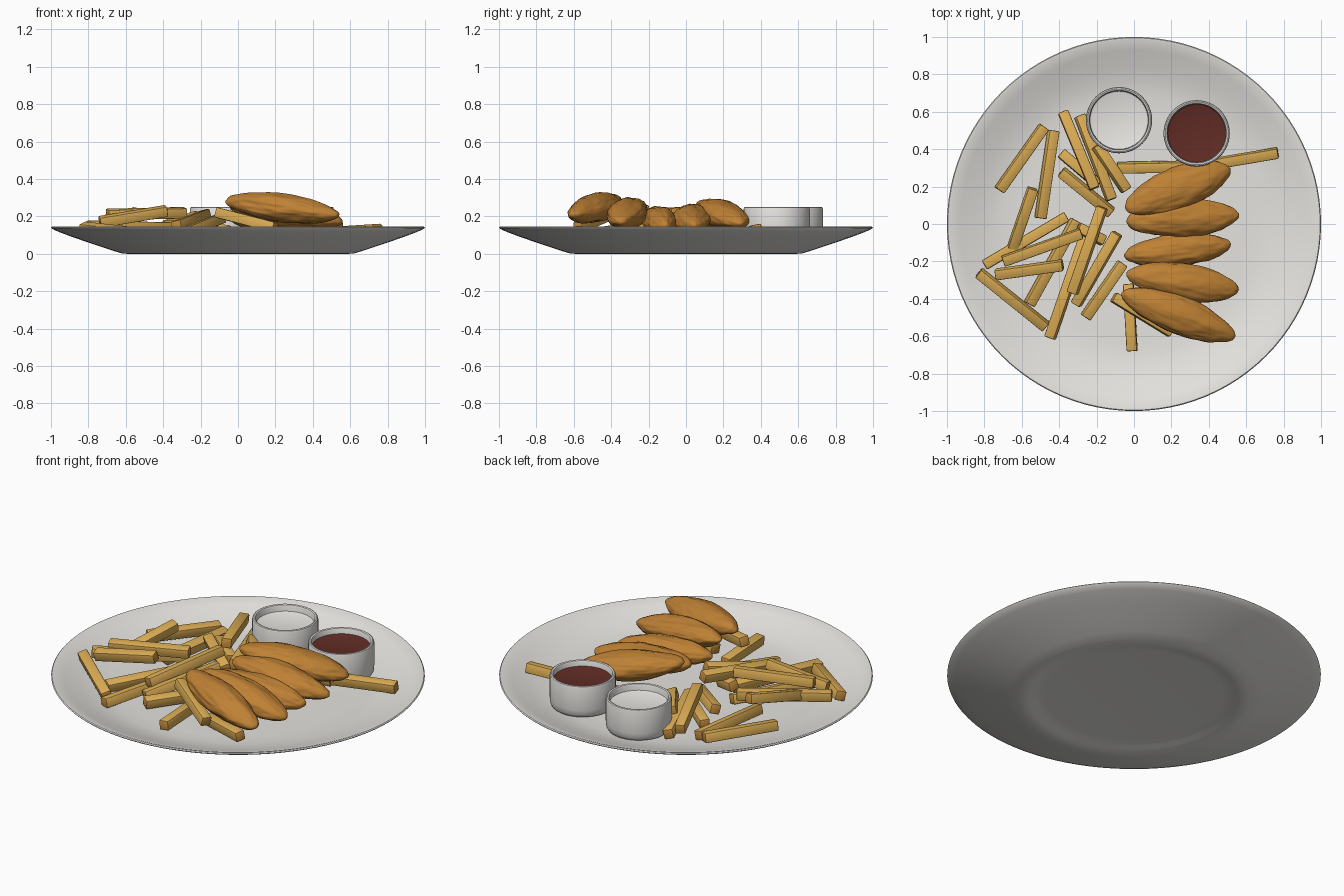
import bpy, bmesh, math, random
from mathutils import Vector, Matrix, noise

random.seed(4)
default = bpy.data.objects.get("Cube")
if default:
    bpy.data.objects.remove(default, do_unlink=True)


def material(name, rgb, roughness=0.6):
    mat = bpy.data.materials.new(name)
    mat.use_nodes = True
    mat.diffuse_color = (*rgb, 1)
    shader = mat.node_tree.nodes["Principled BSDF"]
    shader.inputs["Base Color"].default_value = (*rgb, 1)
    shader.inputs["Roughness"].default_value = roughness
    return mat


ceramic = material("white ceramic", (0.78, 0.77, 0.74), 0.4)
potato = material("golden potato", (0.72, 0.42, 0.09))
toasted = material("toasted potato end", (0.56, 0.27, 0.05))
breading = material("brown breading", (0.52, 0.22, 0.035))
red_sauce = material("dark red sauce", (0.12, 0.025, 0.018))
white_sauce = material("white sauce", (0.80, 0.79, 0.76))


def finish(name, bm, mats, location=(0, 0, 0), angle=40):
    mesh = bpy.data.meshes.new(name)
    bmesh.ops.recalc_face_normals(bm, faces=bm.faces)
    bm.to_mesh(mesh)
    bm.free()
    obj = bpy.data.objects.new(name, mesh)
    bpy.context.collection.objects.link(obj)
    obj.location = location
    for mat in mats:
        mesh.materials.append(mat)
    bpy.ops.object.select_all(action="DESELECT")
    obj.select_set(True)
    bpy.context.view_layer.objects.active = obj
    bpy.ops.object.shade_smooth_by_angle(angle=math.radians(angle))
    return obj


def lathe(name, profile, mat, location=(0, 0, 0), steps=96):
    """Spin a (radius, height) profile that starts and ends on the axis."""
    bm = bmesh.new()
    verts = [bm.verts.new((r, 0, z)) for r, z in profile]
    edges = [bm.edges.new(pair) for pair in zip(verts, verts[1:])]
    bmesh.ops.spin(bm, geom=verts + edges, cent=(0, 0, 0), axis=(0, 0, 1),
                   angle=math.tau, steps=steps)
    bmesh.ops.remove_doubles(bm, verts=bm.verts, dist=0.0005)
    return finish(name, bm, [mat], location)


# Plate with a shallow foot ring and a broad sloping rim
lathe("plate", [
    (0, 0.015), (0.48, 0.015), (0.53, 0.012), (0.56, 0.002), (0.59, 0),
    (0.62, 0.002), (0.68, 0.02), (0.77, 0.05), (0.88, 0.088), (0.96, 0.118),
    (0.995, 0.134), (1, 0.14), (0.995, 0.145), (0.985, 0.145), (0.93, 0.125),
    (0.84, 0.093), (0.76, 0.07), (0.69, 0.06), (0.6, 0.057), (0, 0.057),
], ceramic)


# Two dipping cups, each filled with a disc of sauce
def dip(name, x, y, level, sauce):
    lathe(name + "_cup", [
        (0, 0), (0.15, 0), (0.165, 0.006), (0.174, 0.022), (0.177, 0.05),
        (0.177, 0.18), (0.174, 0.188), (0.168, 0.191), (0.16, 0.188),
        (0.156, 0.18), (0.154, 0.1), (0, 0.1),
    ], ceramic, (x, y, 0.06), 64)
    lathe(name + "_sauce", [
        (0, 0), (0.154, 0), (0.155, level - 0.1), (0.145, level - 0.104), (0, level - 0.104),
    ], sauce, (x, y, 0.158), 64)


dip("white_dip", -0.08, 0.555, 0.155, white_sauce)
dip("red_dip", 0.335, 0.485, 0.16, red_sauce)


# Breaded strips: tapered, lumpy ellipsoids fanned out and tipped down to one side
def strip(name, x, y, z, length, width, turn, tip):
    bm = bmesh.new()
    bmesh.ops.create_icosphere(bm, subdivisions=5, radius=1)
    shift = Vector((x, y, z)) * 30
    for v in bm.verts:
        p = v.co.copy()
        lumps = 0.10 * noise.noise(p * 1.7 + shift) + 0.05 * noise.noise(p * 4.5 + shift)
        taper = 1 - 0.14 * p.x * p.x
        v.co = Vector((p.x * length / 2 * (1 + lumps * 0.3),
                       p.y * width / 2 * taper * (1 + lumps),
                       p.z * 0.076 * taper * (1 + lumps)))
    bm.transform(Matrix.Rotation(math.radians(turn), 4, "Z")
                 @ Matrix.Rotation(math.radians(tip), 4, "Y"))
    finish(name, bm, [breading], (x, y, z), 60)


strip("strip_back", 0.235, 0.19, 0.21, 0.61, 0.225, 21, 9)
strip("strip_mid_back", 0.26, 0.03, 0.185, 0.61, 0.2, 3, 6)
strip("strip_middle", 0.235, -0.14, 0.175, 0.58, 0.18, 6, 5)
strip("strip_mid_front", 0.26, -0.31, 0.215, 0.61, 0.205, -8, 8)
strip("strip_front", 0.235, -0.485, 0.245, 0.65, 0.205, -21, 7)


# Fries: square bars with softened edges and toasted ends, laid between two points
def fry(name, start, end, size=0.056):
    start, end = Vector(start), Vector(end)
    along = end - start
    bm = bmesh.new()
    bmesh.ops.create_cube(bm, size=1)
    for v in bm.verts:
        v.co = Vector((v.co.x * size, v.co.y * size, v.co.z * along.length))
    bmesh.ops.bevel(bm, geom=bm.edges[:], offset=0.007, segments=2, profile=0.5,
                    affect="EDGES")
    bm.normal_update()
    for f in bm.faces:
        f.material_index = 1 if abs(f.normal.z) > 0.6 else 0
    roll = Matrix.Rotation(random.uniform(-0.35, 0.35), 4, "Z")
    bm.transform(along.to_track_quat("Z", "Y").to_matrix().to_4x4() @ roll)
    finish(name, bm, [potato, toasted], (start + end) / 2, 35)


back_fries = [
    ((-0.48, 0.52, 0.10), (-0.72, 0.18, 0.11)),
    ((-0.43, 0.50, 0.09), (-0.50, 0.03, 0.09)),
    ((-0.38, 0.60, 0.15), (-0.21, 0.19, 0.20)),
    ((-0.29, 0.58, 0.09), (-0.12, 0.13, 0.12)),
    ((-0.20, 0.42, 0.14), (-0.04, 0.18, 0.12)),
    ((-0.39, 0.38, 0.10), (-0.19, 0.21, 0.10)),
    ((-0.39, 0.28, 0.15), (-0.12, 0.06, 0.12)),
    ((-0.09, 0.30, 0.09), (0.40, 0.31, 0.10)),
    ((0.30, 0.30, 0.10), (0.77, 0.38, 0.13)),
]
middle_fries = [
    ((-0.54, 0.19, 0.22), (-0.65, -0.13, 0.15)),
    ((-0.36, 0.04, 0.14), (-0.80, -0.22, 0.15)),
    ((-0.28, -0.05, 0.22), (-0.70, -0.20, 0.21)),
    ((-0.38, -0.22, 0.23), (-0.74, -0.27, 0.17)),
    ((-0.31, 0.02, 0.09), (-0.56, -0.43, 0.09)),
    ((-0.30, -0.02, 0.15), (-0.16, -0.09, 0.12)),
]
front_fries = [
    ((-0.83, -0.26, 0.14), (-0.47, -0.55, 0.10)),
    ((-0.17, 0.09, 0.21), (-0.33, -0.37, 0.15)),
    ((-0.26, -0.06, 0.12), (-0.45, -0.61, 0.09)),
    ((-0.09, -0.05, 0.19), (-0.31, -0.43, 0.10)),
    ((-0.06, -0.21, 0.10), (-0.26, -0.50, 0.10)),
    ((-0.11, -0.39, 0.22), (0.20, -0.58, 0.14)),
    ((-0.03, -0.32, 0.10), (-0.01, -0.68, 0.10)),
    ((0.12, -0.45, 0.09), (0.43, -0.59, 0.12)),
]
for group, fries in (("back", back_fries), ("middle", middle_fries), ("front", front_fries)):
    for number, (start, end) in enumerate(fries):
        fry(f"{group}_fry_{number}", start, end)
